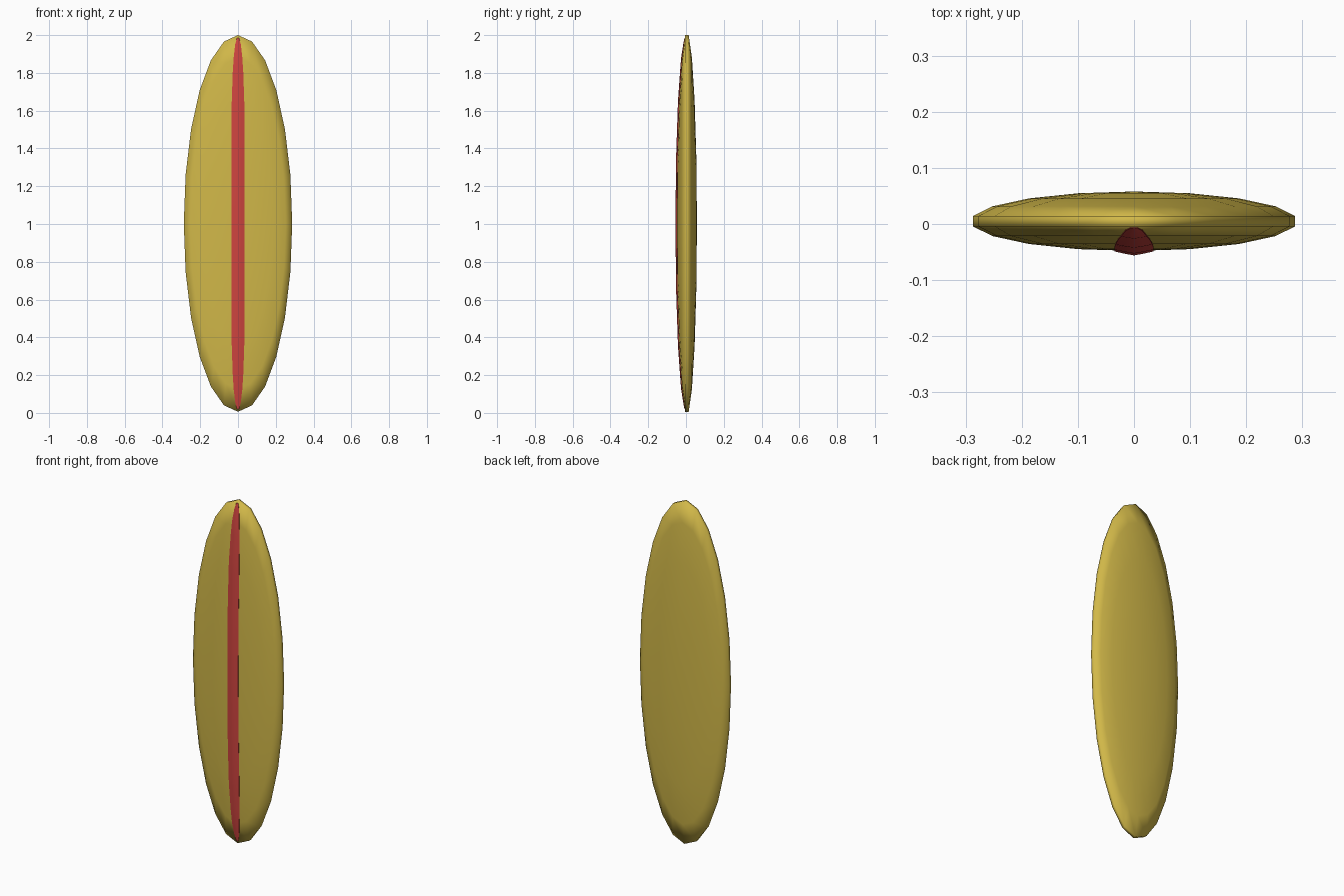
import bpy, bmesh, math
from mathutils import Matrix

if "Cube" in bpy.data.objects:
    bpy.data.objects.remove(bpy.data.objects["Cube"])

CENTRE_Y, CENTRE_Z = 0.005, 1.003
HALF_W, HALF_T, HALF_H = 0.287, 0.053, 0.997
RIM = math.cos(math.radians(10))   # widest ring radius of a nine-ring sphere


def material(name, rgb):
    m = bpy.data.materials.new(name)
    m.diffuse_color = (*rgb, 1)
    m.use_nodes = True
    m.node_tree.nodes["Principled BSDF"].inputs["Base Color"].default_value = m.diffuse_color
    return m


def finish(bm, name, mat):
    bmesh.ops.recalc_face_normals(bm, faces=bm.faces)
    mesh = bpy.data.meshes.new(name)
    bm.to_mesh(mesh)
    bm.free()
    mesh.materials.append(mat)
    ob = bpy.data.objects.new(name, mesh)
    bpy.context.collection.objects.link(ob)
    for p in mesh.polygons:
        p.use_smooth = True
    return ob


yellow = material("board_yellow", (0.64, 0.48, 0.066))
red = material("stripe_red", (0.62, 0.058, 0.05))

# Board: flattened sphere with its poles at the deck and the bottom
bm = bmesh.new()
bmesh.ops.create_uvsphere(bm, u_segments=24, v_segments=9, radius=1)
bm.transform(Matrix.Translation((0, CENTRE_Y, CENTRE_Z))
             @ Matrix.Diagonal((HALF_W / RIM, HALF_T, HALF_H / RIM, 1))
             @ Matrix.Rotation(math.pi / 2, 4, 'X'))
finish(bm, "board", yellow)

# Deck height along the centre line, following the board's facets
RINGS = [(math.sin(math.radians(a)) / RIM, math.cos(math.radians(a)))
         for a in (0, 20, 40, 60, 80)]


def deck_y(t):
    t = abs(t)
    for (r0, c0), (r1, c1) in zip(RINGS, RINGS[1:]):
        if t <= r1 + 1e-6:
            break
    c = c0 + (c1 - c0) * (t - r0) / (r1 - r0)
    return CENTRE_Y - HALF_T * c


# Stripe: shallow ridge along the deck; (distance from middle, half width, rise)
half = [(0, .035, .008), (.347, .035, .0078), (.6, .034, .007), (.653, .033, .0068),
        (.8, .028, .0055), (.879, .023, .0045), (.95, .015, .0035), (.985, .006, .002)]
stations = [(-t, w, h) for t, w, h in reversed(half[1:])] + half
bm = bmesh.new()
rows = []
for t, w, h in stations:
    y, z = deck_y(t), CENTRE_Z + t * HALF_H
    section = [(-w, y + .004), (-w, y - .0008), (-w * .5, y - h * .6), (0, y - h),
               (w * .5, y - h * .6), (w, y - .0008), (w, y + .004)]
    rows.append([bm.verts.new((x, yy, z)) for x, yy in section])
for a, b in zip(rows, rows[1:]):
    for i in range(7):
        j = (i + 1) % 7
        bm.faces.new((a[i], a[j], b[j], b[i]))
bm.faces.new(rows[0])
bm.faces.new(rows[-1])
stripe = finish(bm, "centre_stripe", red)
bpy.context.view_layer.objects.active = stripe
stripe.select_set(True)
bpy.ops.object.shade_smooth_by_angle(angle=math.radians(40))
